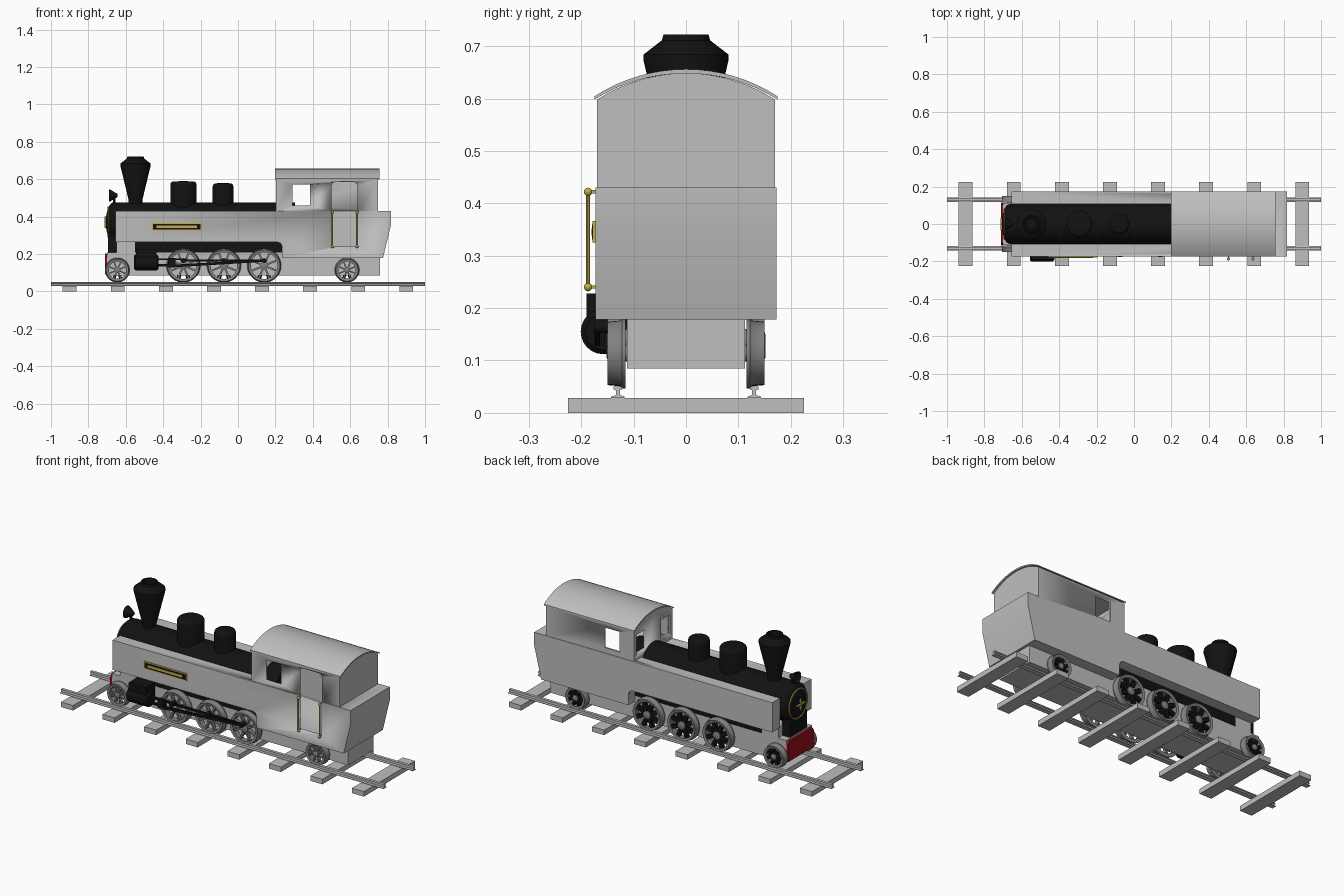
import bpy, bmesh, math
from mathutils import Vector, Matrix

if "Cube" in bpy.data.objects:
    bpy.data.objects.remove(bpy.data.objects["Cube"])


def material(name, r, g, b):
    m = bpy.data.materials.new(name)
    m.diffuse_color = (r, g, b, 1)
    m.use_nodes = True
    m.node_tree.nodes["Principled BSDF"].inputs["Base Color"].default_value = m.diffuse_color
    return m


GREY = material("light grey", 0.52, 0.52, 0.52)
WHEEL = material("wheel grey", 0.22, 0.22, 0.22)
BLACK = material("black", 0.006, 0.006, 0.006)
GOLD = material("gold", 0.55, 0.42, 0.07)
RED = material("dark red", 0.33, 0.004, 0.012)


def finish(bm, name, mat):
    bmesh.ops.remove_doubles(bm, verts=bm.verts, dist=1e-5)
    bmesh.ops.recalc_face_normals(bm, faces=bm.faces)
    for f in bm.faces:
        f.smooth = True
    for e in bm.edges:
        e.smooth = len(e.link_faces) == 2 and e.calc_face_angle(3) < 0.6
    me = bpy.data.meshes.new(name)
    bm.to_mesh(me)
    bm.free()
    ob = bpy.data.objects.new(name, me)
    me.materials.append(mat)
    bpy.context.collection.objects.link(ob)
    return ob


def add_box(bm, x0, x1, y0, y1, z0, z1):
    size = Matrix.Diagonal((x1 - x0, y1 - y0, z1 - z0, 1))
    mid = Matrix.Translation(((x0 + x1) / 2, (y0 + y1) / 2, (z0 + z1) / 2))
    bmesh.ops.create_cube(bm, size=1, matrix=mid @ size)


def box(name, mat, *ext):
    bm = bmesh.new()
    add_box(bm, *ext)
    return finish(bm, name, mat)


def prism(name, mat, pts, axis, lo, hi):
    """Extrude a 2D outline along x or y."""
    bm = bmesh.new()
    place = (lambda u, w, t: (u, t, w)) if axis == "y" else (lambda u, w, t: (t, u, w))
    a = [bm.verts.new(place(u, w, lo)) for u, w in pts]
    b = [bm.verts.new(place(u, w, hi)) for u, w in pts]
    bm.faces.new(a)
    bm.faces.new(b)
    for i in range(len(pts)):
        j = (i + 1) % len(pts)
        bm.faces.new((a[i], a[j], b[j], b[i]))
    return finish(bm, name, mat)


def add_lathe(bm, prof, axis, c, n):
    """Revolve (radius, offset) points round an axis through c."""
    rings = []
    for r, t in prof:
        ring = []
        for i in range(n):
            u, w = r * math.cos(2 * math.pi * i / n), r * math.sin(2 * math.pi * i / n)
            p = {"x": (t, u, w), "y": (u, t, w), "z": (u, w, t)}[axis]
            ring.append(bm.verts.new(Vector(c) + Vector(p)))
        rings.append(ring)
    for a, b in zip(rings, rings[1:]):
        for i in range(n):
            j = (i + 1) % n
            bm.faces.new((a[i], a[j], b[j], b[i]))


def lathe(name, mat, prof, axis, c, n=32):
    bm = bmesh.new()
    add_lathe(bm, prof, axis, c, n)
    bmesh.ops.dissolve_degenerate(bm, dist=1e-6, edges=bm.edges)
    return finish(bm, name, mat)


def bar(name, mat, x0, z0, x1, z1, h, y0, y1):
    """Flat rod between two points in the side plane."""
    d = Vector((x1 - x0, z1 - z0)).normalized() * h / 2
    pts = [(x0 - d.y, z0 + d.x), (x1 - d.y, z1 + d.x), (x1 + d.y, z1 - d.x), (x0 + d.y, z0 - d.x)]
    return prism(name, mat, pts, "y", y0, y1)


def cut(ob, cutters):
    for c in cutters:
        m = ob.modifiers.new("cut", "BOOLEAN")
        m.operation, m.solver, m.object = "DIFFERENCE", "EXACT", c
    dg = bpy.context.evaluated_depsgraph_get()
    me = bpy.data.meshes.new_from_object(ob.evaluated_get(dg))
    ob.modifiers.clear()
    ob.data = me


# Track
for i in range(8):
    x = -0.9 + 0.2571 * i
    box("sleeper", GREY, x - 0.037, x + 0.037, -0.225, 0.225, 0, 0.028)
half = [(0.013, 0.028), (0.013, 0.031), (0.004, 0.034), (0.004, 0.043), (0.008, 0.045), (0.008, 0.05)]
for y in (-0.13, 0.13):
    outline = [(y + u, w) for u, w in half] + [(y - u, w) for u, w in reversed(half)]
    prism("rail", GREY, outline, "x", -1, 1)

# Frame
box("frame", GREY, -0.7, 0.76, -0.113, 0.113, 0.085, 0.208)
box("front_frame_block", GREY, -0.65, -0.55, -0.113, 0.113, 0.2, 0.266)
box("under_boiler_block", BLACK, -0.55, 0.236, -0.112, 0.112, 0.207, 0.268)
box("smokebox_saddle", BLACK, -0.695, -0.648, -0.075, 0.075, 0.2, 0.31)
prism("buffer_beam", RED, [(-0.113, 0.09), (0.113, 0.09), (0.113, 0.185), (0.1, 0.202),
                           (-0.1, 0.202), (-0.113, 0.185)], "x", -0.712, -0.699)

# Body with side tanks and bunker, and the cab above it
body = prism("side_tanks_and_bunker", GREY,
             [(-0.655, 0.264), (-0.655, 0.43), (0.818, 0.43), (0.818, 0.355), (0.775, 0.178),
              (0.236, 0.178), (0.236, 0.24), (0.228, 0.257), (0.212, 0.264)], "y", -0.173, 0.173)


def arch(width, eave, crown, n=16):
    rise = crown - eave
    rad = (width * width + rise * rise) / (2 * rise)
    a = math.asin(width / rad)
    return [(rad * math.sin(a * (2 * i / n - 1)), crown - rad + rad * math.cos(a * (2 * i / n - 1)))
            for i in range(n + 1)]


cab = prism("cab", GREY, [(0.17, 0.429), (-0.17, 0.429)] + arch(0.17, 0.598, 0.648), "x", 0.203, 0.748)
prism("cab_roof", GREY, arch(0.175, 0.598, 0.648) + arch(0.175, 0.604, 0.656)[::-1], "x", 0.198, 0.757)

inside = box("inside_cutter", GREY, 0.215, 0.736, -0.16, 0.16, 0.235, 0.602)
channel = box("boiler_channel_cutter", GREY, -0.8, 0.2, -0.106, 0.106, 0.2, 0.6)
window = box("side_window_cutter", GREY, 0.292, 0.386, -0.3, 0.3, 0.459, 0.572)
front = [box("front_window_cutter", GREY, 0.15, 0.25, s * 0.108 - 0.04, s * 0.108 + 0.04, 0.465, 0.57)
         for s in (-1, 1)]
door_pts = [(0.5, 0.24), (0.638, 0.24)]
for cx, a0 in ((0.618, 0), (0.52, 90)):
    door_pts += [(cx + 0.02 * math.cos(math.radians(a0 + k * 30)),
                  0.565 + 0.02 * math.sin(math.radians(a0 + k * 30))) for k in range(4)]
door = prism("door_cutter", GREY, door_pts, "y", -0.3, -0.1)
cut(body, [inside, channel, door])
cut(cab, [inside, window, door] + front)
for c in [inside, channel, window, door] + front:
    bpy.data.objects.remove(c)

# Boiler with a domed smokebox front
R, BZ = 0.106, 0.37
dome = [(R * math.sin(a), -0.665 - 0.042 * math.cos(a)) for a in [k * math.pi / 16 for k in range(9)]]
lathe("boiler", BLACK, dome + [(R, 0.305), (0, 0.305)], "x", (0, 0, BZ), 40)
ring = [(0.08 + 0.004 * math.cos(k * math.pi / 4), 0.004 * math.sin(k * math.pi / 4)) for k in range(9)]
lathe("smokebox_ring", GOLD, ring, "x", (-0.694, 0, BZ), 32)
box("smokebox_handle", GOLD, -0.715, -0.704, -0.035, 0.035, BZ - 0.004, BZ + 0.004)
box("smokebox_handle_upright", GOLD, -0.715, -0.704, -0.004, 0.004, BZ - 0.03, BZ + 0.03)

# Chimney, domes and lamp
lathe("chimney", BLACK, [(0, 0.44), (0.034, 0.44), (0.037, 0.49), (0.081, 0.672), (0.081, 0.684),
                         (0.046, 0.711), (0.043, 0.722), (0.034, 0.722), (0.03, 0.69), (0, 0.69)],
      "z", (-0.548, 0, 0), 24)
for nm, x, r, top in (("sand_dome", -0.292, 0.07, 0.588), ("steam_dome", -0.08, 0.055, 0.578)):
    curve = [(r - 0.016 + 0.016 * math.cos(k * math.pi / 8), top - 0.016 + 0.016 * math.sin(k * math.pi / 8))
             for k in range(5)]
    lathe(nm, BLACK, [(0, 0.43), (r, 0.43)] + curve + [(0, top + 0.002)], "z", (x, 0, 0))
lathe("headlamp", BLACK, [(0, 0.025), (0.027, 0.004), (0.033, 0), (0.033, 0.004), (0.009, 0.045), (0, 0.047)],
      "x", (-0.69, 0, 0.513), 20)
box("headlamp_post", BLACK, -0.668, -0.656, -0.006, 0.006, 0.45, 0.5)


# Wheels: tyre with flange, hub and spokes
def wheel(x, z, r, s, spokes):
    def side(prof):
        return [(a, s * t) for a, t in prof]
    lathe("wheel_tyre", WHEEL, side([(r - 0.02, 0.12), (r - 0.02, 0.147), (r - 0.006, 0.15), (r - 0.004, 0.127),
                                     (r, 0.122), (r, 0.115), (r - 0.02, 0.115), (r - 0.02, 0.12)]),
          "y", (x, 0, z), 36)
    lathe("wheel_hub", WHEEL, side([(0, 0.112), (r * 0.24, 0.112), (r * 0.24, 0.148), (r * 0.12, 0.152),
                                    (0, 0.152)]), "y", (x, 0, z), 16)
    bm = bmesh.new()
    w = r * (0.055 if s < 0 else 0.12)
    for k in range(spokes):
        before = set(bm.verts)
        lo, hi = sorted((s * 0.124, s * 0.142))
        add_box(bm, r * 0.15, r - 0.015, lo, hi, -w, w)
        bmesh.ops.rotate(bm, verts=[v for v in bm.verts if v not in before],
                         matrix=Matrix.Rotation(2 * math.pi * (k + 0.5) / spokes, 3, "Y"))
    bmesh.ops.translate(bm, verts=bm.verts, vec=(x, 0, z))
    finish(bm, "wheel_spokes", WHEEL if s < 0 else BLACK)


for s in (-1, 1):
    for x in (-0.292, -0.075, 0.14):
        wheel(x, 0.138, 0.091, s, 8)
    for x in (-0.645, 0.583):
        wheel(x, 0.114, 0.066, s, 8)

# Cylinder and rods, on the front side only
lathe("cylinder", BLACK, [(0, -0.557), (0.034, -0.557), (0.043, -0.548), (0.043, -0.434), (0.034, -0.425),
                          (0, -0.425)], "x", (0, -0.158, 0.155), 24)
box("valve_chest", BLACK, -0.545, -0.435, -0.19, -0.11, 0.155, 0.228)
bar("slide_bar", BLACK, -0.43, 0.172, -0.27, 0.172, 0.01, -0.172, -0.158)
bar("piston_rod", BLACK, -0.43, 0.14, -0.33, 0.14, 0.012, -0.172, -0.16)
box("crosshead", BLACK, -0.375, -0.335, -0.176, -0.156, 0.128, 0.178)
bar("connecting_rod", BLACK, -0.36, 0.135, 0.14, 0.165, 0.014, -0.174, -0.164)
bar("coupling_rod", BLACK, -0.292, 0.165, 0.14, 0.165, 0.012, -0.163, -0.155)
for x in (-0.292, -0.075, 0.14):
    lathe("crank_pin", BLACK, [(0, -0.176), (0.013, -0.176), (0.013, -0.14), (0, -0.14)], "y", (x, 0, 0.165), 12)

# Plain side plate with gold border
box("side_plate", GOLD, -0.46, -0.195, -0.178, -0.172, 0.325, 0.366)
box("side_plate_panel", BLACK, -0.454, -0.201, -0.1795, -0.177, 0.331, 0.36)
box("side_plate_stripe", GOLD, -0.435, -0.22, -0.1805, -0.179, 0.339, 0.352)

# Door handrails
for x in (0.505, 0.636):
    lathe("handrail", GOLD, [(0, 0.24), (0.004, 0.24), (0.004, 0.422), (0, 0.422)], "z", (x, -0.187, 0), 10)
    for z in (0.24, 0.422):
        ball = [(0.008 * math.sin(k * math.pi / 6), 0.008 * math.cos(k * math.pi / 6)) for k in range(7)]
        lathe("handrail_knob", GOLD, ball, "z", (x, -0.187, z), 12)
        box("handrail_bracket", GOLD, x - 0.003, x + 0.003, -0.187, -0.17, z - 0.003, z + 0.003)
